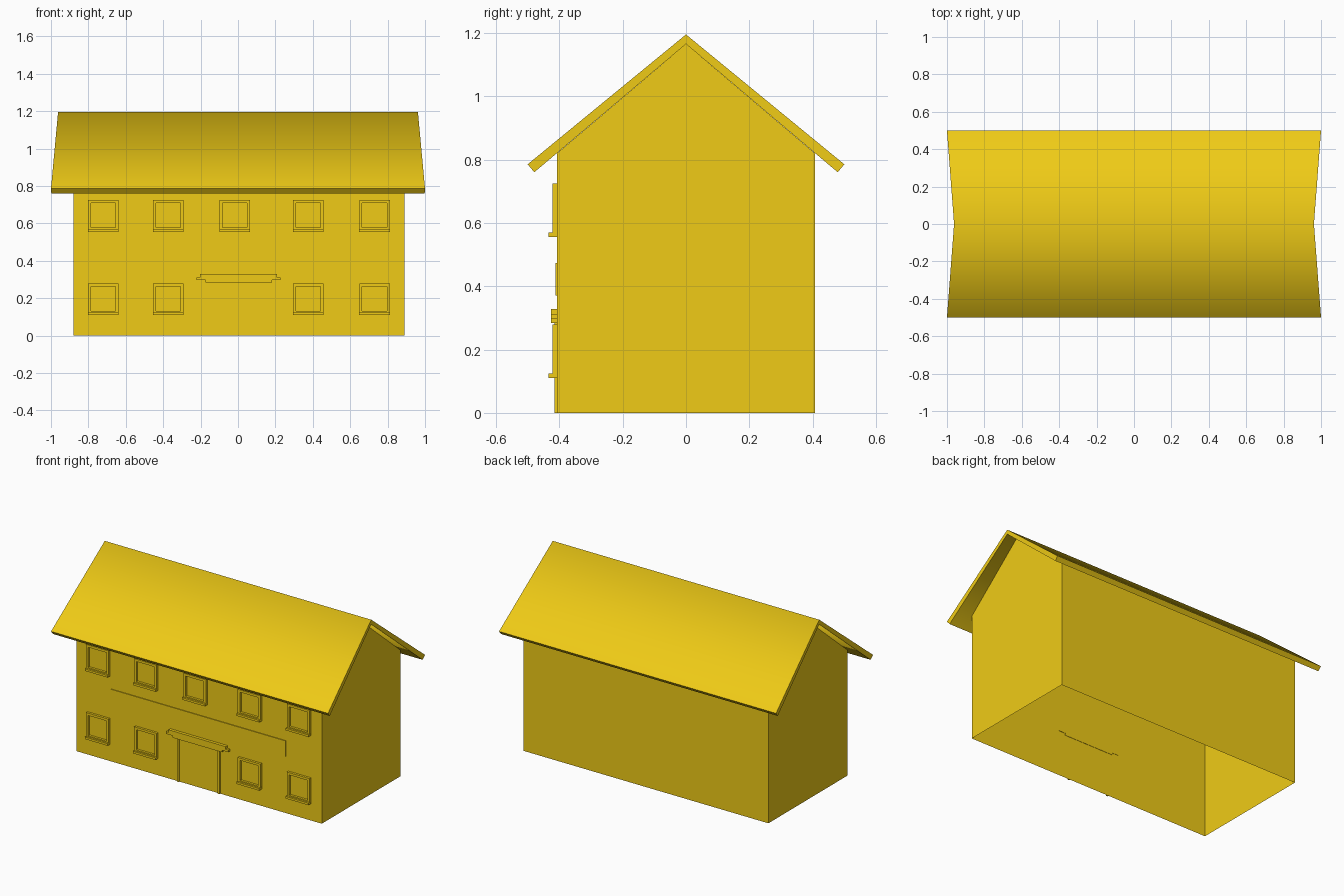
import bpy, bmesh, math

if "Cube" in bpy.data.objects:
    bpy.data.objects.remove(bpy.data.objects["Cube"])

yellow = bpy.data.materials.new("yellow_paint")
yellow.diffuse_color = (0.87, 0.60, 0.008, 1)
yellow.use_nodes = True
yellow.node_tree.nodes["Principled BSDF"].inputs["Base Color"].default_value = yellow.diffuse_color

WALL_Y = 0.407            # half depth of the house
X0, X1 = -0.88, 0.89      # end walls
EAVE, PEAK = 0.82, 1.165  # wall heights


def make(name, bm):
    bmesh.ops.recalc_face_normals(bm, faces=bm.faces[:])
    me = bpy.data.meshes.new(name)
    bm.to_mesh(me)
    bm.free()
    me.materials.append(yellow)
    ob = bpy.data.objects.new(name, me)
    bpy.context.collection.objects.link(ob)
    return ob


def add_box(bm, x0, x1, y0, y1, z0, z1):
    vs = bmesh.ops.create_cube(bm, size=1)["verts"]
    for v in vs:
        v.co = ((x0 + x1) / 2 + v.co.x * (x1 - x0),
                (y0 + y1) / 2 + v.co.y * (y1 - y0),
                (z0 + z1) / 2 + v.co.z * (z1 - z0))


def box(name, *dims):
    bm = bmesh.new()
    add_box(bm, *dims)
    return make(name, bm)


def window(name, cx, z0):
    """Square ring frame with a projecting sill."""
    bm = bmesh.new()
    cz, y0, y1 = z0 + 0.0825, -0.422, -WALL_Y
    rings = [[bm.verts.new((cx + sx * r, y, cz + sz * r))
              for sx, sz in ((-1, -1), (1, -1), (1, 1), (-1, 1))]
             for r, y in ((0.0815, y1), (0.0815, y0), (0.066, y0), (0.066, y1))]
    for a, b in zip(rings, rings[1:]):
        for i in range(4):
            j = (i + 1) % 4
            bm.faces.new((a[i], a[j], b[j], b[i]))
    add_box(bm, cx - 0.082, cx + 0.082, -0.434, -WALL_Y, z0 - 0.005, z0 + 0.009)
    return make(name, bm)


# Walls: open-bottomed shell with gable ends
bm = bmesh.new()
profile = [(-WALL_Y, 0), (-WALL_Y, EAVE), (0, PEAK), (WALL_Y, EAVE), (WALL_Y, 0)]
left, right = [[bm.verts.new((x, y, z)) for y, z in profile] for x in (X0, X1)]
bm.faces.new(left)
bm.faces.new(right[::-1])
for i in (0, 3):
    bm.faces.new((left[i], right[i], right[i + 1], left[i + 1]))
walls = make("walls", bm)
# An open shell: make sure normals point outward
if walls.data.polygons[0].normal.x > 0:
    walls.data.flip_normals()

# Roof: folded slab, wider at the eaves than at the ridge
bm = bmesh.new()
section = [(-0.5, 0.785, 1.0), (0, 1.195, 0.962), (0.5, 0.785, 1.0),
           (0.479, 0.76, 0.998), (0, PEAK, 0.962), (-0.479, 0.76, 0.998)]
a, b = [[bm.verts.new((s * hx, y, z)) for y, z, hx in section] for s in (-1, 1)]
for i in range(6):
    j = (i + 1) % 6
    bm.faces.new((a[i], a[j], b[j], b[i]))
for e in (a, b):
    bm.faces.new((e[0], e[1], e[4], e[5]))
    bm.faces.new((e[1], e[2], e[3], e[4]))
roof = make("roof", bm)
bpy.context.view_layer.objects.active = roof
roof.select_set(True)
bpy.ops.object.shade_smooth_by_angle(angle=math.radians(84))

# Windows: five above, four below (door takes the middle)
for i, cx in enumerate((-0.72, -0.373, -0.018, 0.375, 0.73)):
    window(f"upper_window_{i + 1}", cx, 0.56)
    if i != 2:
        window(f"lower_window_{i + 1}", cx, 0.115)

# Blank sign panel above the door
box("sign_panel", -0.63, 0.63, -0.412, -WALL_Y, 0.37, 0.473)

# Door jambs and stepped lintel
box("left_door_jamb", -0.15, -0.136, -0.415, -WALL_Y, 0, 0.285)
box("right_door_jamb", 0.144, 0.157, -0.415, -WALL_Y, 0, 0.285)
for i, (hw, z0, z1) in enumerate(((0.178, 0.284, 0.297),
                                  (0.225, 0.297, 0.311),
                                  (0.206, 0.311, 0.328))):
    box(f"door_lintel_{i + 1}", 0.003 - hw, 0.003 + hw, -0.426, -0.405, z0, z1)
